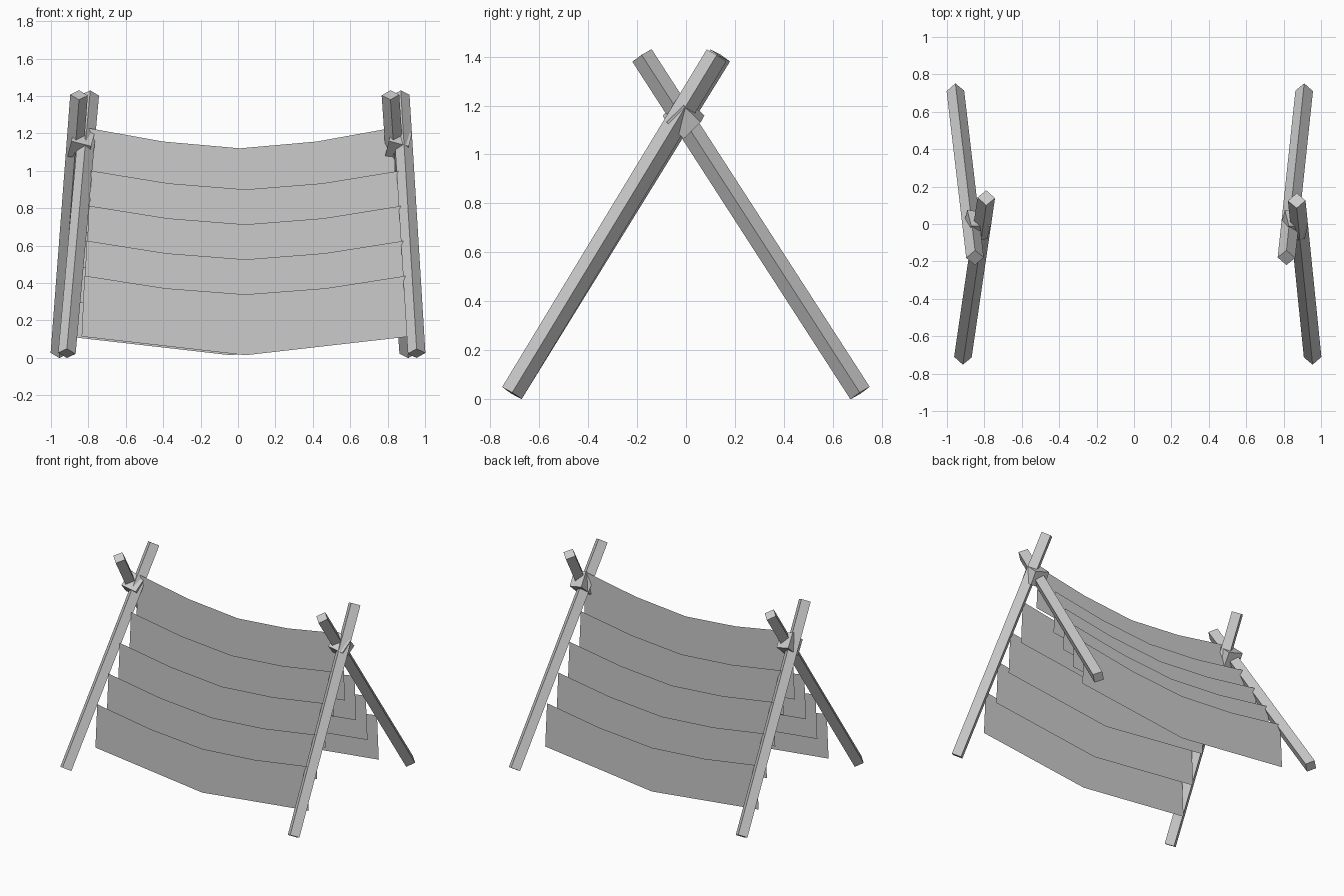
import bpy, bmesh, math
from mathutils import Vector, Matrix

if "Cube" in bpy.data.objects:
    bpy.data.objects.remove(bpy.data.objects["Cube"], do_unlink=True)

grey = bpy.data.materials.new("plain grey")
grey.use_nodes = True
grey.diffuse_color = (0.6, 0.6, 0.6, 1)
grey.node_tree.nodes["Principled BSDF"].inputs["Base Color"].default_value = (0.6, 0.6, 0.6, 1)


def finish(bm, name):
    mesh = bpy.data.meshes.new(name)
    bm.to_mesh(mesh)
    bm.free()
    mesh.materials.append(grey)
    obj = bpy.data.objects.new(name, mesh)
    bpy.context.collection.objects.link(obj)
    return obj


def pole(name, foot, tip, radius=0.047):
    """Square pole standing on edge, with ridges facing sideways."""
    foot, tip = Vector(foot), Vector(tip)
    axis = tip - foot
    z = axis.normalized()
    x = (Vector((1, 0, 0)) - z * z.x).normalized()
    turn = Matrix((x, z.cross(x), z)).transposed().to_4x4()
    bm = bmesh.new()
    bmesh.ops.create_cone(bm, cap_ends=True, segments=4, radius1=radius, radius2=radius,
                          depth=axis.length,
                          matrix=Matrix.Translation((foot + tip) / 2) @ turn)
    # keep a ridge pointing along x
    finish(bm, name)


def binding(name, centre, slant):
    """Faceted lashing where two poles cross."""
    bm = bmesh.new()
    turn = Matrix.Rotation(slant, 4, "Y") @ Matrix.Rotation(math.pi / 2, 4, "Y")
    bmesh.ops.create_cone(bm, cap_ends=True, segments=4, radius1=0.085, radius2=0.07,
                          depth=0.11, matrix=Matrix.Translation(centre) @ turn)
    finish(bm, name)


def sheet(name, y, left, right, top, height=0.325, sag=0.1, flare=0.015):
    """Sagging cloth strip: five points along the top, three along the hem."""
    mid, half = (left + right) / 2, (right - left) / 2
    bm = bmesh.new()
    upper = [bm.verts.new((mid + half * t, y, top - sag * (1 - abs(t) ** 1.6)))
             for t in (-1, -0.5, 0, 0.5, 1)]
    lower = [bm.verts.new((mid + (half + flare) * t, y, top - height - sag * (1 - abs(t))))
             for t in (-1, 0, 1)]
    bm.faces.new((lower[0], lower[1], upper[2], upper[1], upper[0]))
    bm.faces.new((lower[1], lower[2], upper[4], upper[3], upper[2]))
    finish(bm, name)


# crossed poles at each end
pole("right_front_pole", (-0.915, -0.712, 0.024), (-0.79, 0.14, 1.405))
pole("right_back_pole", (-0.955, 0.712, 0.024), (-0.85, -0.18, 1.405))
pole("left_front_pole", (0.955, -0.712, 0.024), (0.87, 0.125, 1.405))
pole("left_back_pole", (0.91, 0.712, 0.024), (0.815, -0.18, 1.405))
binding("right_binding", (-0.838, -0.01, 1.145), 0.25)
binding("left_binding", (0.86, -0.01, 1.145), 0.25)

# ridge cloth, then overlapping strips stepping down both slopes
ridge_y = -0.013
sheet("ridge_sheet", ridge_y, -0.81, 0.83, 1.23, sag=0.11)
for i in range(4):
    step = 0.12 + 0.115 * i
    top = 1.0 - 0.187 * i
    inner, outer = 0.785 + 0.012 * i, 0.865 + 0.012 * i
    sheet(f"front_sheet_{i + 1}", ridge_y - step, -inner, outer, top)
    sheet(f"back_sheet_{i + 1}", ridge_y + step + 0.005, -outer, inner, top)
